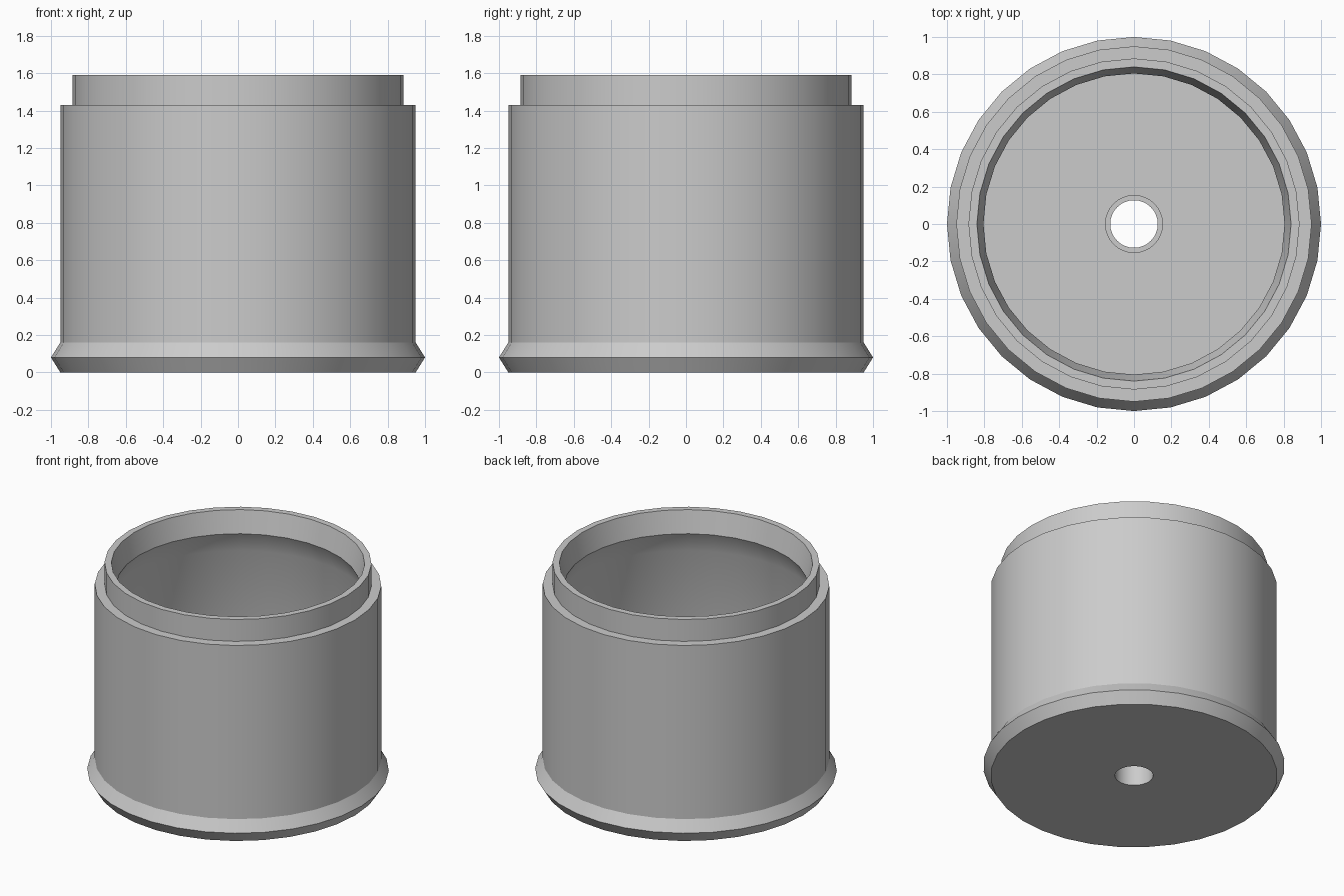
import bpy
import bmesh
import math

SEGMENTS = 32

cube = bpy.data.objects.get("Cube")
if cube:
    bpy.data.objects.remove(cube, do_unlink=True)

grey = bpy.data.materials.new("plain grey")
grey.use_nodes = True
colour = (0.6, 0.6, 0.6, 1)
grey.diffuse_color = colour
grey.node_tree.nodes["Principled BSDF"].inputs["Base Color"].default_value = colour


def lathe(name, profile):
    """Revolve a closed (radius, height) profile around the z axis."""
    bm = bmesh.new()
    verts = [bm.verts.new((r, 0, z)) for r, z in profile]
    edges = [bm.edges.new((v, verts[i - 1])) for i, v in enumerate(verts)]
    bmesh.ops.spin(bm, geom=verts + edges, cent=(0, 0, 0), axis=(0, 0, 1),
                   angle=math.tau, steps=SEGMENTS, use_duplicate=False)
    bmesh.ops.remove_doubles(bm, verts=bm.verts, dist=0.0005)
    bmesh.ops.recalc_face_normals(bm, faces=bm.faces)
    mesh = bpy.data.meshes.new(name)
    bm.to_mesh(mesh)
    bm.free()
    mesh.materials.append(grey)
    obj = bpy.data.objects.new(name, mesh)
    bpy.context.collection.objects.link(obj)
    bpy.ops.object.select_all(action="DESELECT")
    obj.select_set(True)
    bpy.context.view_layer.objects.active = obj
    bpy.ops.object.shade_smooth_by_angle(angle=math.radians(30))
    return obj


# Outside: flared foot, straight body, stepped neck
outside = [(0.95, 0), (1, 0.08), (0.95, 0.16), (0.95, 1.43),
           (0.885, 1.43), (0.885, 1.59)]
# Inside: rim tapering to a ridge, undercut, wider wall, floor
inside = [(0.84, 1.59), (0.805, 1.43), (0.885, 1.27), (0.885, 0.1)]
# Raised collar around the drain hole
collar = [(0.155, 0.1), (0.155, 0.18), (0.127, 0.18), (0.127, 0)]

lathe("cup_body", outside + inside + collar)
